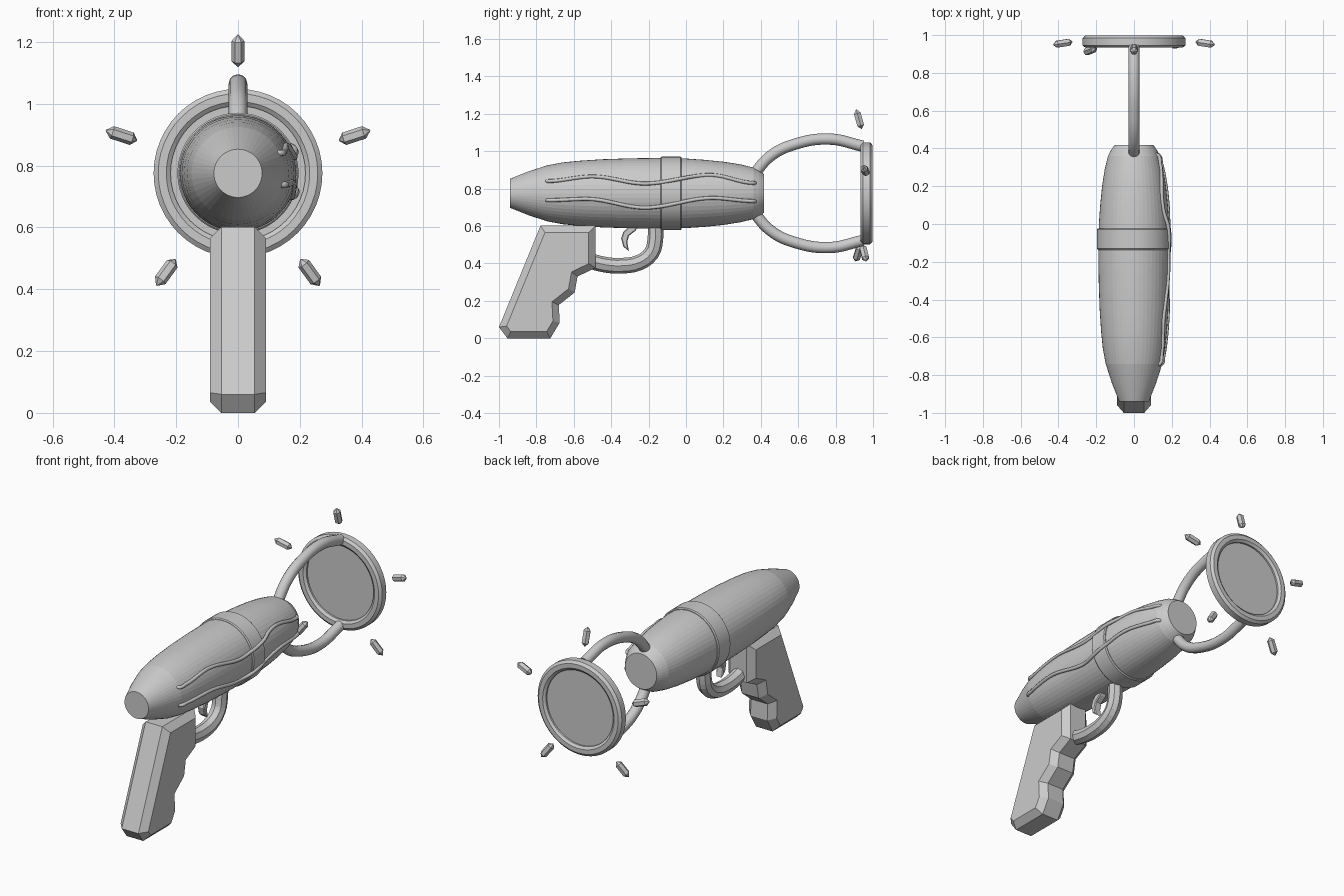
import bpy, bmesh, math
from mathutils import Vector

if "Cube" in bpy.data.objects:
    bpy.data.objects.remove(bpy.data.objects["Cube"])

grey = bpy.data.materials.new("plain grey")
grey.diffuse_color = (0.6, 0.6, 0.6, 1)
grey.use_nodes = True
grey.node_tree.nodes["Principled BSDF"].inputs["Base Color"].default_value = grey.diffuse_color
ZC = 0.775  # height of the barrel axis


def finish(name, bm, smooth=None):
    bmesh.ops.recalc_face_normals(bm, faces=bm.faces)
    me = bpy.data.meshes.new(name)
    bm.to_mesh(me)
    bm.free()
    ob = bpy.data.objects.new(name, me)
    bpy.context.collection.objects.link(ob)
    me.materials.append(grey)
    if smooth:
        select(ob)
        bpy.ops.object.shade_smooth_by_angle(angle=math.radians(smooth))
    return ob


def select(ob):
    bpy.ops.object.select_all(action='DESELECT')
    ob.select_set(True)
    bpy.context.view_layer.objects.active = ob


def loft(name, rings, closed=False, smooth=None):
    """Skin equal-length loops of points; cap the ends unless closed."""
    bm = bmesh.new()
    loops = [[bm.verts.new(p) for p in ring] for ring in rings]
    n = len(loops[0])
    pairs = list(zip(loops, loops[1:])) + ([(loops[-1], loops[0])] if closed else [])
    for a, b in pairs:
        for i in range(n):
            j = (i + 1) % n
            bm.faces.new((a[i], a[j], b[j], b[i]))
    if not closed:
        bm.faces.new(loops[0])
        bm.faces.new(loops[-1])
    return finish(name, bm, smooth)


def lathe(name, profile, closed=False, seg=48, smooth=None):
    """Turn (y, radius) points around the barrel axis."""
    angles = [2 * math.pi * i / seg for i in range(seg)]
    rings = [[(r * math.cos(a), y, ZC + r * math.sin(a)) for a in angles] for y, r in profile]
    return loft(name, rings, closed, smooth)


def tube(name, points, radius, sides_res=4, smooth=True, res=8):
    cu = bpy.data.curves.new(name, 'CURVE')
    cu.dimensions = '3D'
    cu.bevel_depth = radius
    cu.bevel_resolution = sides_res
    cu.resolution_u = res
    cu.use_fill_caps = True
    sp = cu.splines.new('BEZIER')
    sp.bezier_points.add(len(points) - 1)
    for bp, p in zip(sp.bezier_points, points):
        bp.co = p
        bp.handle_left_type = bp.handle_right_type = 'AUTO'
    ob = bpy.data.objects.new(name, cu)
    bpy.context.collection.objects.link(ob)
    cu.materials.append(grey)
    select(ob)
    bpy.ops.object.convert(target='MESH')
    if smooth:
        bpy.ops.object.shade_smooth_by_angle(angle=math.radians(50))
    else:
        bpy.ops.object.shade_flat()
    return ob


def inset(poly, d):
    """Move every side of a counter-clockwise outline inwards by d."""
    out = []
    for i, p in enumerate(poly):
        a, b, c = Vector(poly[i - 1]), Vector(p), Vector(poly[(i + 1) % len(poly)])
        u, v = (b - a).normalized(), (c - b).normalized()
        m, n = Vector((-u.y, u.x)), Vector((-v.y, v.x))
        out.append(b + (m + n) * d / (1 + m.dot(n)))
    return out


def slab(name, poly, half, bevel):
    """Side outline (y, z) given thickness and chamfered borders."""
    inner = inset(poly, bevel)
    layers = [(-half, inner), (bevel - half, poly), (half - bevel, poly), (half, inner)]
    return loft(name, [[(x, p[0], p[1]) for p in pts] for x, pts in layers])


# Barrel body and collar
BODY = [(-0.94, 0.078), (-0.84, 0.118), (-0.74, 0.15), (-0.66, 0.165), (-0.57, 0.174),
        (-0.45, 0.182), (-0.3, 0.187), (-0.15, 0.189), (0.0, 0.186), (0.1, 0.179),
        (0.2, 0.169), (0.29, 0.155), (0.36, 0.138), (0.39, 0.122), (0.418, 0.103)]
lathe("barrel", BODY, smooth=5)
lathe("barrel_collar", [(-0.137, 0.18), (-0.137, 0.191), (-0.131, 0.196),
                        (-0.029, 0.196), (-0.023, 0.191), (-0.023, 0.18)], smooth=20)

# Dish ring and its disc
lathe("dish_ring", [(0.945, 0.218), (0.934, 0.232), (0.934, 0.258), (0.946, 0.273),
                    (0.984, 0.273), (0.997, 0.258), (0.997, 0.232), (0.986, 0.218)],
      closed=True, smooth=20)
lathe("dish_disc", [(0.955, 0.222), (0.976, 0.222)], smooth=20)

# Two curved arms holding the dish
ARM = [(0.35, 0.075), (0.375, 0.115), (0.457, 0.203), (0.58, 0.262), (0.767, 0.29), (0.945, 0.252)]
for side, label in ((1, "upper"), (-1, "lower")):
    tube(label + "_arm", [(0, y, ZC + side * h) for y, h in ARM], 0.03)

# Five floating crystals around the dish: (y, forward lean)
CRYSTALS = [(0.925, 0.28), (0.957, 0.15), (0.92, 0.25), (0.953, -0.2), (0.957, 0.15)]
for k, (y, lean) in enumerate(CRYSTALS):
    a = math.radians(90 + 72 * k)
    axis = Vector((math.cos(a), -lean, math.sin(a))).normalized()
    side = Vector((-math.sin(a), 0, math.cos(a)))
    third = axis.cross(side)
    mid = Vector((0.395 * math.cos(a), y, ZC + 0.395 * math.sin(a)))
    rings = []
    for t, r in ((-0.052, 0.002), (-0.034, 0.021), (0.034, 0.021), (0.055, 0.002)):
        rings.append([mid + axis * t + r * (side * math.cos(q * math.pi / 3)
                      + third * math.sin(q * math.pi / 3)) for q in range(6)])
    loft("crystal_%d" % (k + 1), rings)

# Grip with finger notches
GRIP = [(-0.778, 0.602), (-1.0, 0.06), (-0.955, 0.0), (-0.725, 0.0), (-0.675, 0.083),
        (-0.68, 0.178), (-0.595, 0.245), (-0.58, 0.33), (-0.484, 0.377), (-0.484, 0.602)]
slab("grip", GRIP, 0.09, 0.036)

# Trigger and its guard
slab("trigger", [(-0.29, 0.61), (-0.335, 0.57), (-0.347, 0.535), (-0.335, 0.49), (-0.305, 0.466),
                 (-0.314, 0.515), (-0.305, 0.548), (-0.27, 0.575), (-0.25, 0.61)], 0.022, 0.005)
tube("trigger_guard", [(0, y, z) for y, z in
     ((-0.52, 0.415), (-0.43, 0.393), (-0.34, 0.388), (-0.25, 0.405), (-0.185, 0.455),
      (-0.165, 0.52), (-0.163, 0.62))], 0.042, sides_res=2, smooth=False, res=3)


# Wavy wires lying on the right side of the barrel
def surface(y, z):
    for (y0, r0), (y1, r1) in zip(BODY, BODY[1:]):
        if y0 <= y <= y1:
            r = r0 + (r1 - r0) * (y - y0) / (y1 - y0)
    if -0.15 < y < -0.01:
        r = 0.196
    return math.sqrt((r + 0.002) ** 2 - (z - ZC) ** 2)


def wire(name, knots):
    pts = []
    for (y0, z0), (y1, z1) in zip(knots, knots[1:]):
        for i in range(5):
            t = i / 5
            y, z = y0 + (y1 - y0) * t, z0 + (z1 - z0) * t * t * (3 - 2 * t)
            pts.append((surface(y, z), y, z))
    y, z = knots[-1]
    pts.append((surface(y, z), y, z))
    # ends dip into the barrel
    pts = [(pts[0][0] - 0.03, pts[0][1], pts[0][2])] + pts + [(pts[-1][0] - 0.03, y, z)]
    tube(name, pts, 0.01, sides_res=2, res=3)


wire("upper_wire", [(-0.74, 0.84), (-0.5, 0.865), (-0.22, 0.827), (0.13, 0.873), (0.365, 0.83)])
wire("lower_wire", [(-0.74, 0.738), (-0.53, 0.745), (-0.22, 0.698), (0.14, 0.75), (0.365, 0.733)])
